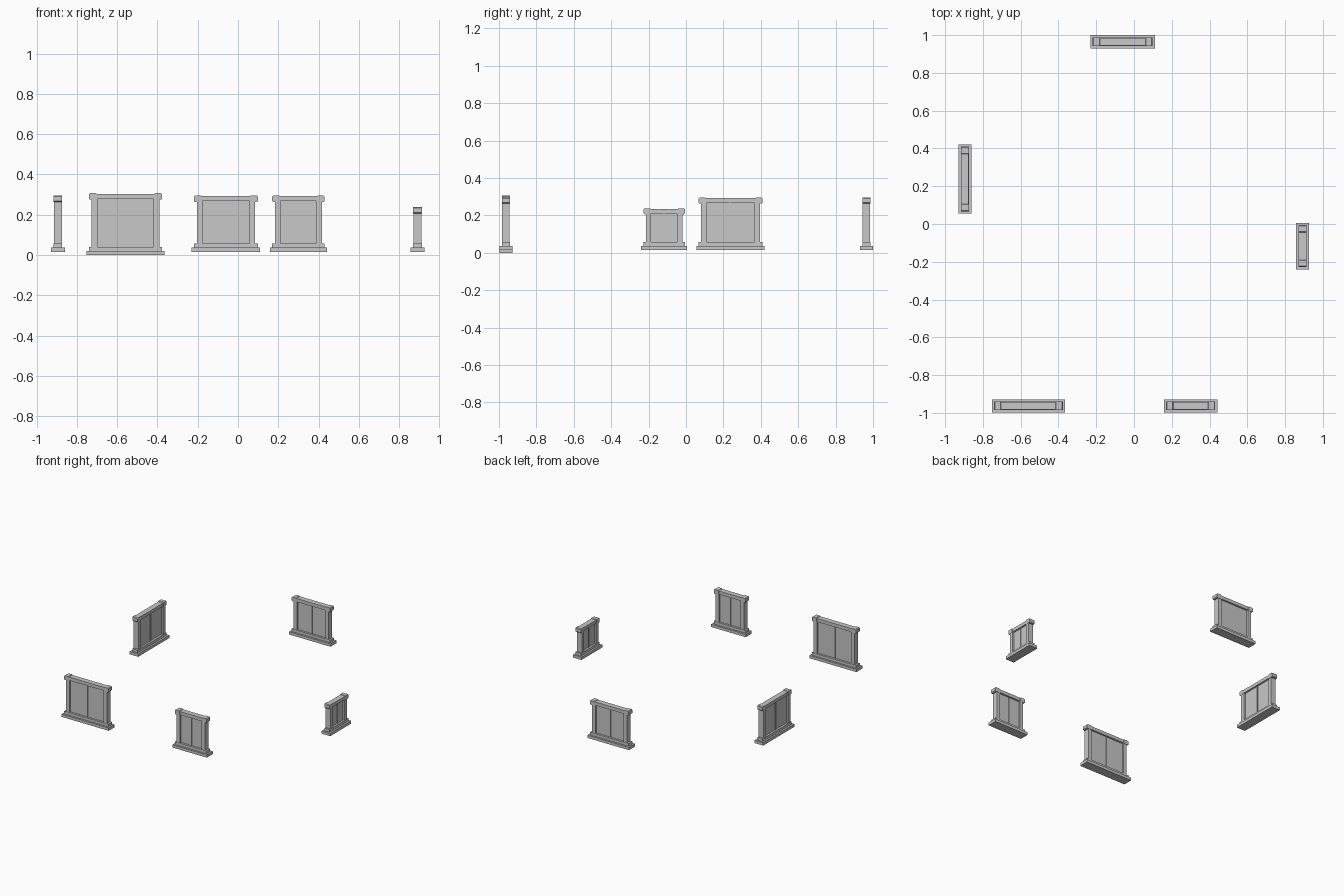
import bpy
import math
from mathutils import Matrix, Vector

if "Cube" in bpy.data.objects:
    bpy.data.objects.remove(bpy.data.objects["Cube"])

stone = bpy.data.materials.new("light grey")
stone.diffuse_color = (0.58, 0.58, 0.58, 1)
stone.use_nodes = True
stone.node_tree.nodes["Principled BSDF"].inputs["Base Color"].default_value = stone.diffuse_color


def window(label, cx, cy, turned, w, z0, z1):
    """One framed window: width w along its wall, sill at z0, head at z1."""
    place = Matrix.Translation((cx, cy, 0))
    if turned:
        place = place @ Matrix.Rotation(math.pi / 2, 4, 'Z')

    def prism(part, x0, x1, depth, a, b, c=0.0):
        """Block centred on the wall plane, corners cut by c in front view."""
        if c:
            ring = [(x0 + c, a), (x1 - c, a), (x1, a + c), (x1, b - c),
                    (x1 - c, b), (x0 + c, b), (x0, b - c), (x0, a + c)]
        else:
            ring = [(x0, a), (x1, a), (x1, b), (x0, b)]
        n = len(ring)
        verts = [place @ Vector((x, y, z)) for y in (-depth, depth) for x, z in ring]
        faces = [tuple(range(n)), tuple(reversed(range(n, 2 * n)))]
        faces += [(i, i + n, (i + 1) % n + n, (i + 1) % n) for i in range(n)]
        mesh = bpy.data.meshes.new(part)
        mesh.from_pydata(verts, [], faces)
        mesh.materials.append(stone)
        bpy.context.collection.objects.link(bpy.data.objects.new(label + "_" + part, mesh))

    h = w / 2
    d = 0.02
    # stepped sill
    prism("sill", -h, h, 0.035, z0, z0 + 0.021)
    prism("sill_step", -h + 0.012, h - 0.012, d + 0.002, z0 + 0.021, z0 + 0.041)
    # head between the raised end blocks
    prism("head", -h + 0.04, h - 0.04, d, z1 - 0.028, z1 - 0.003)
    for s in (-1, 1):
        a, b = sorted((s * (h - 0.012), s * (h - 0.052)))
        prism("end_block", a, b, d + 0.002, z1 - 0.032, z1, 0.005)
        # post
        a, b = sorted((s * (h - 0.026), s * (h - 0.054)))
        prism("post", a, b, d, z0 + 0.041, z1 - 0.028)
        # pane
        a, b = sorted((0, s * (h - 0.054)))
        prism("pane", a, b, 0.007, z0 + 0.041, z1 - 0.028)
    # thin bar between the panes
    prism("mullion", -0.002, 0.002, 0.012, z0 + 0.041, z1 - 0.028)


window("front_left", -0.559, -0.963, False, 0.388, 0.0, 0.307)
window("front_right", 0.3, -0.963, False, 0.284, 0.016, 0.295)
window("back", -0.06, 0.965, False, 0.341, 0.016, 0.295)
window("left", -0.895, 0.238, True, 0.366, 0.016, 0.295)
window("right", 0.892, -0.117, True, 0.246, 0.016, 0.238)
